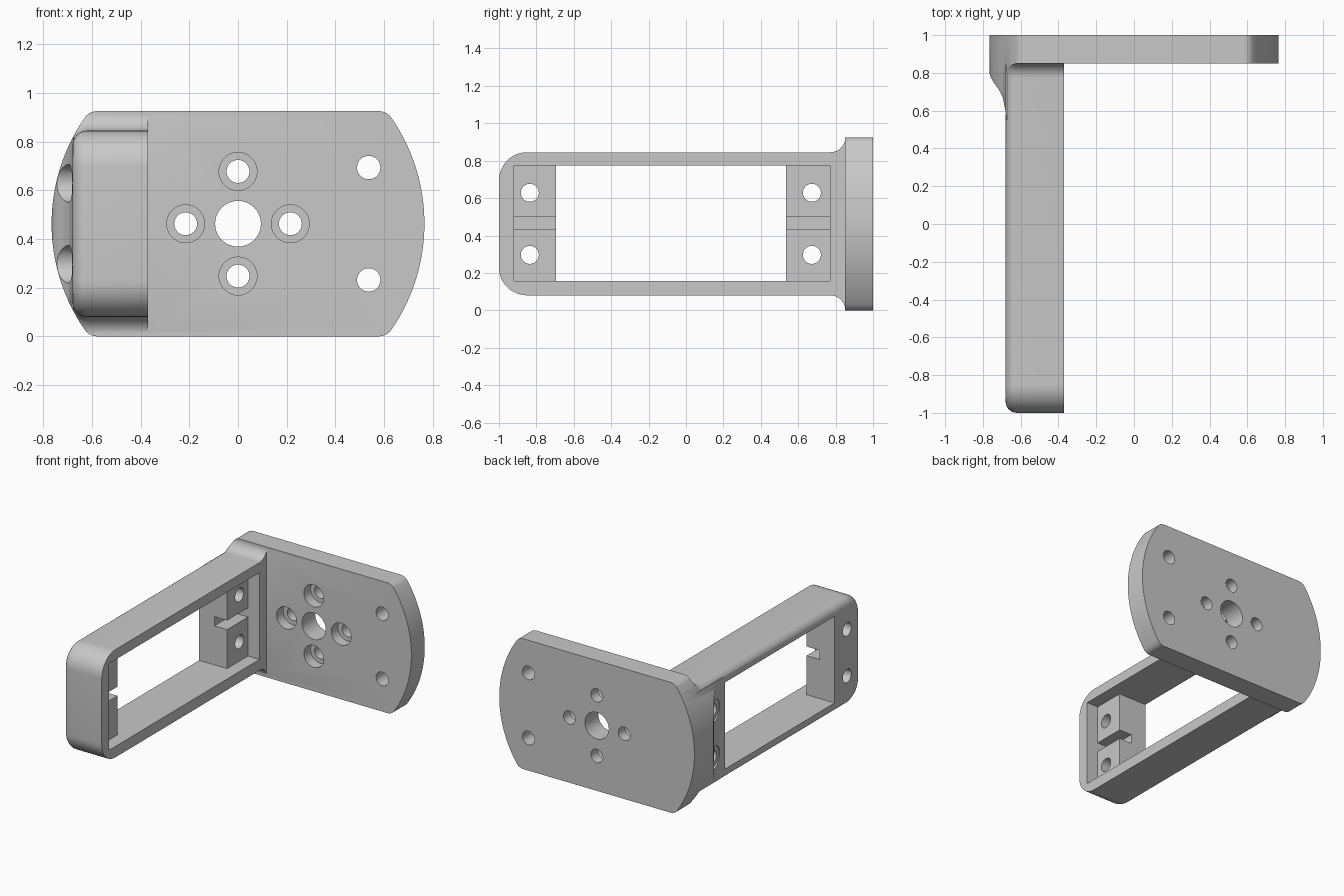
import bpy, bmesh
from math import sin, cos, pi, asin, sqrt
from mathutils import Vector

cube = bpy.data.objects.get("Cube")
if cube:
    bpy.data.objects.remove(cube, do_unlink=True)

MID = 0.4625        # half height of the plate
R = 0.766           # radius of the plate ends
X0, X1 = -0.68, -0.37   # arm outer and open side

grey = bpy.data.materials.new("satin grey")
grey.use_nodes = True
grey.diffuse_color = (0.58, 0.58, 0.58, 1)
grey.node_tree.nodes["Principled BSDF"].inputs["Base Color"].default_value = (0.58, 0.58, 0.58, 1)


def arc(cx, cy, r, a, b, n):
    return [(cx + r * cos(a + (b - a) * i / n), cy + r * sin(a + (b - a) * i / n)) for i in range(n + 1)]


def prism(name, pts, axis, lo, hi, bevel=0):
    """Extrude a 2D outline along an axis; optionally round the low end."""
    place = {"x": lambda p, d: (d, p[0], p[1]),
             "y": lambda p, d: (p[0], d, p[1]),
             "z": lambda p, d: (p[0], p[1], d)}[axis]
    bm = bmesh.new()
    ends = [[bm.verts.new(place(p, d)) for p in pts] for d in (lo, hi)]
    low = bm.faces.new(ends[0])
    bm.faces.new(ends[1])
    for i in range(len(pts)):
        bm.faces.new((ends[0][i - 1], ends[0][i], ends[1][i], ends[1][i - 1]))
    bmesh.ops.recalc_face_normals(bm, faces=bm.faces)
    if bevel:
        bmesh.ops.bevel(bm, geom=list(low.edges), offset=bevel, segments=6,
                        profile=0.5, affect="EDGES", clamp_overlap=False)
        bmesh.ops.recalc_face_normals(bm, faces=bm.faces)
    mesh = bpy.data.meshes.new(name)
    bm.to_mesh(mesh)
    bm.free()
    obj = bpy.data.objects.new(name, mesh)
    bpy.context.collection.objects.link(obj)
    mesh.materials.append(grey)
    return obj


def box(name, x, y, z):
    return prism(name, [(y[0], z[0]), (y[1], z[0]), (y[1], z[1]), (y[0], z[1])], "x", *x)


def hole(axis, a, b, r, lo, hi):
    return prism("hole_cutter", arc(a, b, r, 0, 2 * pi, 40)[:-1], axis, lo, hi)


def combine(target, tool, operation):
    mod = target.modifiers.new("boolean", "BOOLEAN")
    mod.object, mod.operation, mod.solver = tool, operation, "EXACT"
    mod.use_self = True
    bpy.context.view_layer.objects.active = target
    bpy.ops.object.modifier_apply(modifier=mod.name)
    bpy.data.objects.remove(tool, do_unlink=True)


# Plate outline: a disc cut by a flat band, with filleted corners
f = 0.06
fz = MID - f
fx = sqrt((R - f) ** 2 - fz ** 2)
tilt = asin(fz / (R - f))
quarter = arc(0, 0, R, 0, tilt, 20) + arc(fx, fz, f, tilt, pi / 2, 6)[1:]
half = quarter + [(-x, z) for x, z in reversed(quarter)]
outline = half + [(x, -z) for x, z in reversed(half)][1:-1]
outline = [(x, z + MID) for x, z in outline]

# Arm: rounded front end, fillets sweeping out into the plate; its far end
# runs on behind the plate and is trimmed off below
h, r, fil = 0.3825, 0.15, 0.08
top = [(1.5, h + 0.35), (0.772 + fil, h + 0.35)]
top += arc(0.772, h + fil, fil, 0, -pi / 2, 8) + arc(-1 + r, h - r, r, pi / 2, pi, 12)
profile = top + [(y, -z) for y, z in reversed(top)]
bracket = prism("mounting_bracket", [(y, z + MID) for y, z in profile], "x", X0, X1, bevel=0.06)

# Flare on the outer side of the arm, and the plate slab
flare = [(-0.6, 0.55), (-0.675, 0.55), (-0.683, 0.61), (-0.695, 0.67), (-0.715, 0.71),
         (-0.74, 0.745), (-0.758, 0.775), (-0.768, 0.81), (-0.8, 0.93), (-0.6, 0.93)]
combine(bracket, prism("flare", flare, "z", 0.11, 0.815), "UNION")
combine(bracket, box("slab", (-1, 1), (0.85, 1.7), (-0.4, 1.4)), "UNION")
combine(bracket, prism("outline_trim", outline, "y", -2, 1), "INTERSECT")

# Arm opening: shallow recess, through window and slot in the end blocks
for x, y, z in [((-0.46, 0), (-0.92, 0.77), (0.158, 0.773)),
                ((-1, 0), (-0.695, 0.535), (0.158, 0.773)),
                ((-0.56, 0), (-0.92, 0.77), (0.435, 0.5))]:
    combine(bracket, box("window_cutter", x, y, z), "DIFFERENCE")

# Screw holes through the end blocks, spot-faced where the flare is
for z in (MID - 0.166, MID + 0.166):
    for y in (-0.835, 0.673):
        combine(bracket, hole("x", y, z, 0.048, -1, -0.4), "DIFFERENCE")
    combine(bracket, hole("x", 0.673, z, 0.078, -1, -0.677), "DIFFERENCE")

# Plate holes: centre bore, four counterbored holes, two side holes
d = 0.215
combine(bracket, hole("y", 0, MID, 0.094, 0.7, 1.2), "DIFFERENCE")
for x, z in [(d, 0), (-d, 0), (0, d), (0, -d)]:
    combine(bracket, hole("y", x, MID + z, 0.047, 0.7, 1.2), "DIFFERENCE")
    combine(bracket, hole("y", x, MID + z, 0.078, 0.7, 0.925), "DIFFERENCE")
for side in (-1, 1):
    combine(bracket, hole("y", 0.537, MID + side * 0.231, 0.048, 0.7, 1.2), "DIFFERENCE")

# Smooth the curved faces, keep the machined edges crisp
bpy.ops.object.select_all(action="DESELECT")
bracket.select_set(True)
bpy.context.view_layer.objects.active = bracket
bpy.ops.object.shade_smooth_by_angle(angle=0.5)
